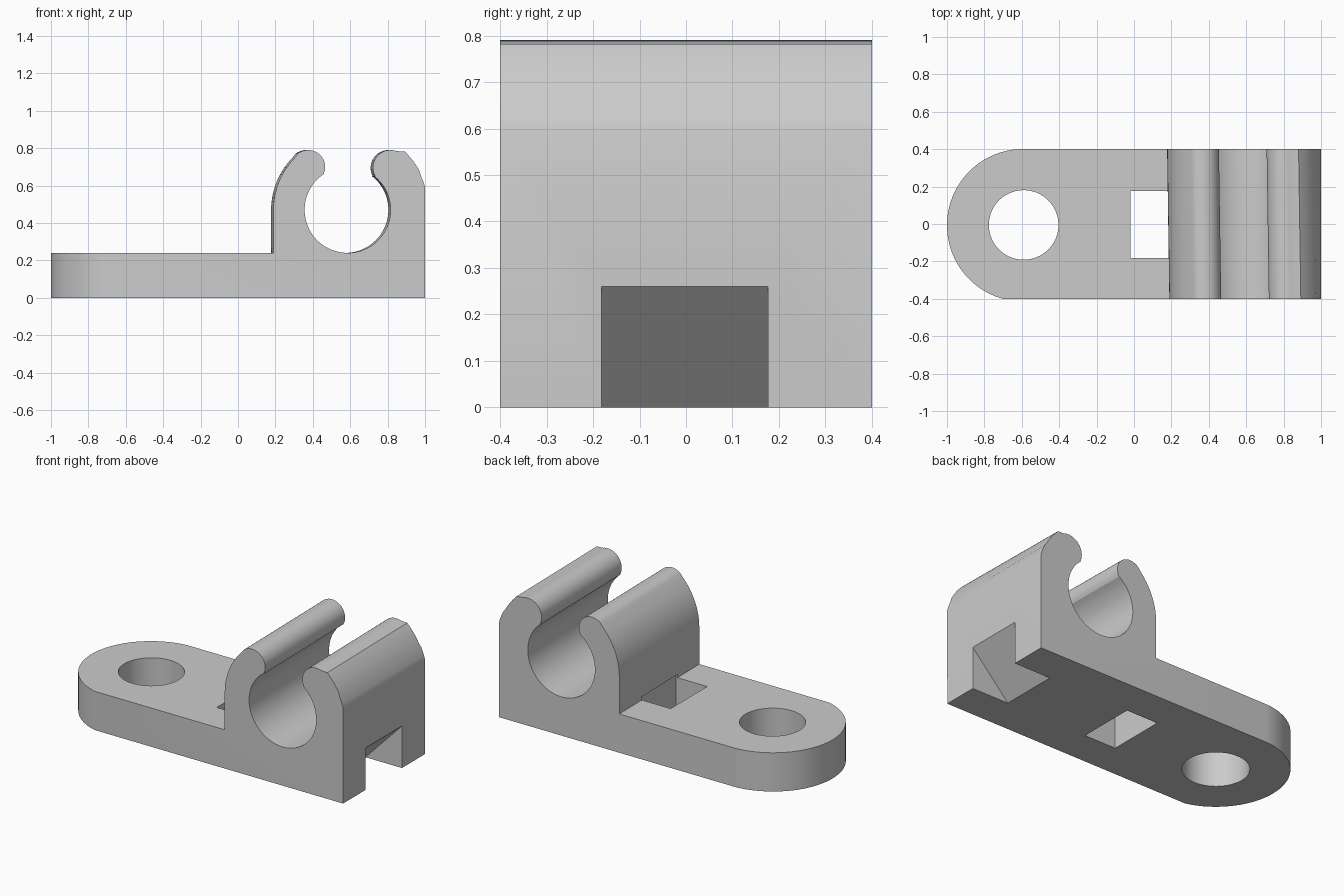
import bpy
import bmesh
from math import sin, cos, radians

if "Cube" in bpy.data.objects:
    bpy.data.objects.remove(bpy.data.objects["Cube"], do_unlink=True)

# One plain grey plastic
grey = bpy.data.materials.new("light_grey_plastic")
grey.use_nodes = True
colour = (0.6, 0.6, 0.6, 1)
grey.diffuse_color = colour
grey.node_tree.nodes["Principled BSDF"].inputs["Base Color"].default_value = colour


def arc(cx, cy, r, start, end, steps):
    """Points along an arc, angles in degrees."""
    angles = [radians(start + (end - start) * i / steps) for i in range(steps + 1)]
    return [(cx + r * cos(a), cy + r * sin(a)) for a in angles]


def prism(name, outline, low, high, axis):
    """Extrude a 2D outline along y or z."""
    bm = bmesh.new()
    place = (lambda p, h: (p[0], h, p[1])) if axis == "y" else (lambda p, h: (p[0], p[1], h))
    rings = [[bm.verts.new(place(p, h)) for p in outline] for h in (low, high)]
    n = len(outline)
    for ring in rings:
        bm.faces.new(ring)
    for i in range(n):
        j = (i + 1) % n
        bm.faces.new((rings[0][i], rings[0][j], rings[1][j], rings[1][i]))
    bmesh.ops.recalc_face_normals(bm, faces=bm.faces)
    mesh = bpy.data.meshes.new(name)
    bm.to_mesh(mesh)
    bm.free()
    mesh.materials.append(grey)
    obj = bpy.data.objects.new(name, mesh)
    bpy.context.collection.objects.link(obj)
    return obj


def box_outline(x0, x1, y0, y1):
    return [(x0, y0), (x1, y0), (x1, y1), (x0, y1)]


def cut(obj, cutter, operation="DIFFERENCE"):
    """Apply a boolean and throw the cutter away."""
    cutter.hide_render = True
    mod = obj.modifiers.new("cut", "BOOLEAN")
    mod.operation, mod.object, mod.solver = operation, cutter, "EXACT"
    bpy.ops.object.modifier_apply(modifier=mod.name)
    bpy.data.objects.remove(cutter, do_unlink=True)


# Side profile: flat tongue rising into an open pipe clip with rounded lips
bore_x, bore_z = 0.58, 0.47
profile = [(-1.1, 0), (1, 0)]
profile += arc(0.585, bore_z, 0.433, 16.5, 46, 10)          # outer right shoulder
profile += arc(0.81, 0.695, 0.095, 70, 210, 18)             # right lip
profile += arc(bore_x, bore_z, 0.23, 52, -235, 56)          # bore
profile += arc(0.37, 0.70, 0.09, -29, 128, 20)              # left lip
profile += arc(bore_x, bore_z, 0.397, 136, 180, 14)         # outer left shoulder
profile += [(0.183, 0.24), (-1.1, 0.24)]
bracket = prism("clip_bracket", profile, -0.4, 0.4, "y")

# The clip runs very slightly askew across the bracket
for v in bracket.data.vertices:
    if 0.1 < v.co.x < 0.97:
        v.co.x -= 0.015 * v.co.y

bpy.ops.object.select_all(action="DESELECT")
bpy.context.view_layer.objects.active = bracket
bracket.select_set(True)

# Rounded tongue end
plan = [(1.2, -0.6), (1.2, 0.401)] + arc(-0.592, -0.007, 0.408, 90, 270, 64) + [(-0.592, -0.6)]
cut(bracket, prism("plan_cutter", plan, -0.1, 1, "z"), "INTERSECT")

# Screw hole
cut(bracket, prism("hole_cutter", arc(-0.59, -0.005, 0.186, 0, 354.375, 63), -0.1, 0.5, "z"))

# Strap slot beside the clip
cut(bracket, prism("slot_cutter", box_outline(-0.018, 0.197, -0.182, 0.176), -0.1, 0.26, "z"))

# Sloped notch under the far end
wedge = [(0.74, -0.0104), (1.01, -0.0104), (1.01, 0.2704)]
cut(bracket, prism("notch_cutter", wedge, -0.182, 0.176, "y"))

bpy.ops.object.shade_smooth_by_angle(angle=radians(30))
